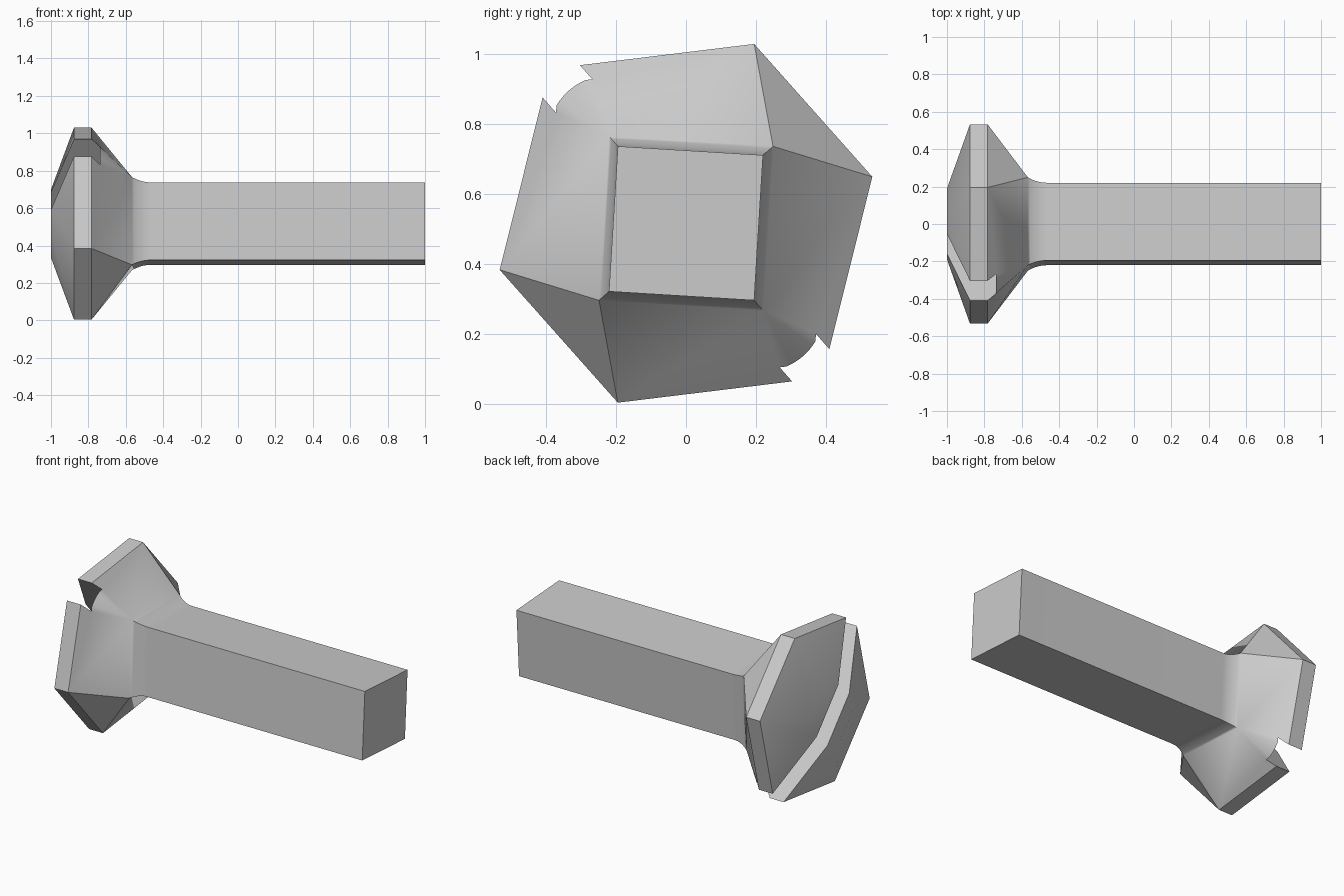
import bpy, bmesh
from math import radians, sin, cos, atan2, hypot

if "Cube" in bpy.data.objects:
    bpy.data.objects.remove(bpy.data.objects["Cube"])

CENTRE_Z = 0.517
TWIST = radians(-3.5)

grey = bpy.data.materials.new("plain_grey")
grey.use_nodes = True
grey.diffuse_color = (0.6, 0.6, 0.6, 1)
grey.node_tree.nodes["Principled BSDF"].inputs["Base Color"].default_value = (0.6, 0.6, 0.6, 1)


def square(half):
    """Corners of the twisted square section, clockwise from top right."""
    c, s = cos(TWIST) * half, sin(TWIST) * half
    a, b = (c - s, c + s), (c + s, s - c)
    return [a, b, (-a[0], -a[1]), (-b[0], -b[1])]


def rim_outline(pivot, steps=8):
    """Head outline with two rounded corners, each point tied to a square corner."""
    half = [((0.195, 0.513), 0), ((0.533, 0.133), 0)]
    a0 = atan2(-0.36 - pivot[1], 0.41 - pivot[0])
    a1 = atan2(-0.454 - pivot[1], 0.305 - pivot[0])
    r = hypot(0.41 - pivot[0], -0.36 - pivot[1])
    for i in range(steps + 1):
        a = a0 + (a1 - a0) * i / steps
        half.append(((pivot[0] + r * cos(a), pivot[1] + r * sin(a)), 1))
    return half + [((-p[0], -p[1]), k + 2) for p, k in half]


bm = bmesh.new()


def ring(points, x):
    return [bm.verts.new((x, y, z + CENTRE_Z)) for y, z in points]


def bridge(a, b):
    for i in range(len(a)):
        j = (i + 1) % len(a)
        bm.faces.new((a[i], a[j], b[j], b[i]))


# Square shank and the curved fillet at its root
sections = [(1.0, 0.208)]
for i in range(9):
    t = i / 8
    sections.append((-0.465 - 0.102 * t, 0.208 + 0.027 * t * t))
rings = [ring(square(h), x) for x, h in sections]
bm.faces.new(rings[0])
for a, b in zip(rings, rings[1:]):
    bridge(a, b)

# Flared underside of the head
root = rings[-1]
outline = rim_outline(square(0.235)[1])
points = [p for p, k in outline]
rim = ring(points, -0.783)
for i, (p, k) in enumerate(outline):
    j = (i + 1) % len(outline)
    m = outline[j][1]
    face = [root[k], rim[i], rim[j]]
    if m != k:
        face.append(root[m])
    bm.faces.new(face)

# Rim band, shallow crown and flat end
band = ring(points, -0.877)
crown = ring([(y * 0.355, z * 0.355) for y, z in points], -1.0)
bridge(rim, band)
bridge(band, crown)
bm.faces.new(crown)
bmesh.ops.recalc_face_normals(bm, faces=bm.faces)

mesh = bpy.data.meshes.new("bolt")
bm.to_mesh(mesh)
bm.free()
bolt = bpy.data.objects.new("square_shank_bolt", mesh)
bpy.context.collection.objects.link(bolt)
mesh.materials.append(grey)

# Diagonal slot across the head
bpy.ops.mesh.primitive_cube_add(size=1, location=(-0.969, 0, CENTRE_Z),
                                rotation=(radians(-48.7), 0, 0))
cutter = bpy.context.object
cutter.name = "slot_cutter"
cutter.scale = (0.462, 1.6, 0.141)
cutter.hide_render = True
cutter.data.materials.append(grey)

bpy.ops.object.select_all(action='DESELECT')
bolt.select_set(True)
bpy.context.view_layer.objects.active = bolt
cut = bolt.modifiers.new("slot", 'BOOLEAN')
cut.operation = 'DIFFERENCE'
cut.solver = 'EXACT'
cut.object = cutter
bpy.ops.object.modifier_apply(modifier=cut.name)
bpy.data.objects.remove(cutter)
bpy.ops.object.shade_smooth_by_angle(angle=radians(30))
